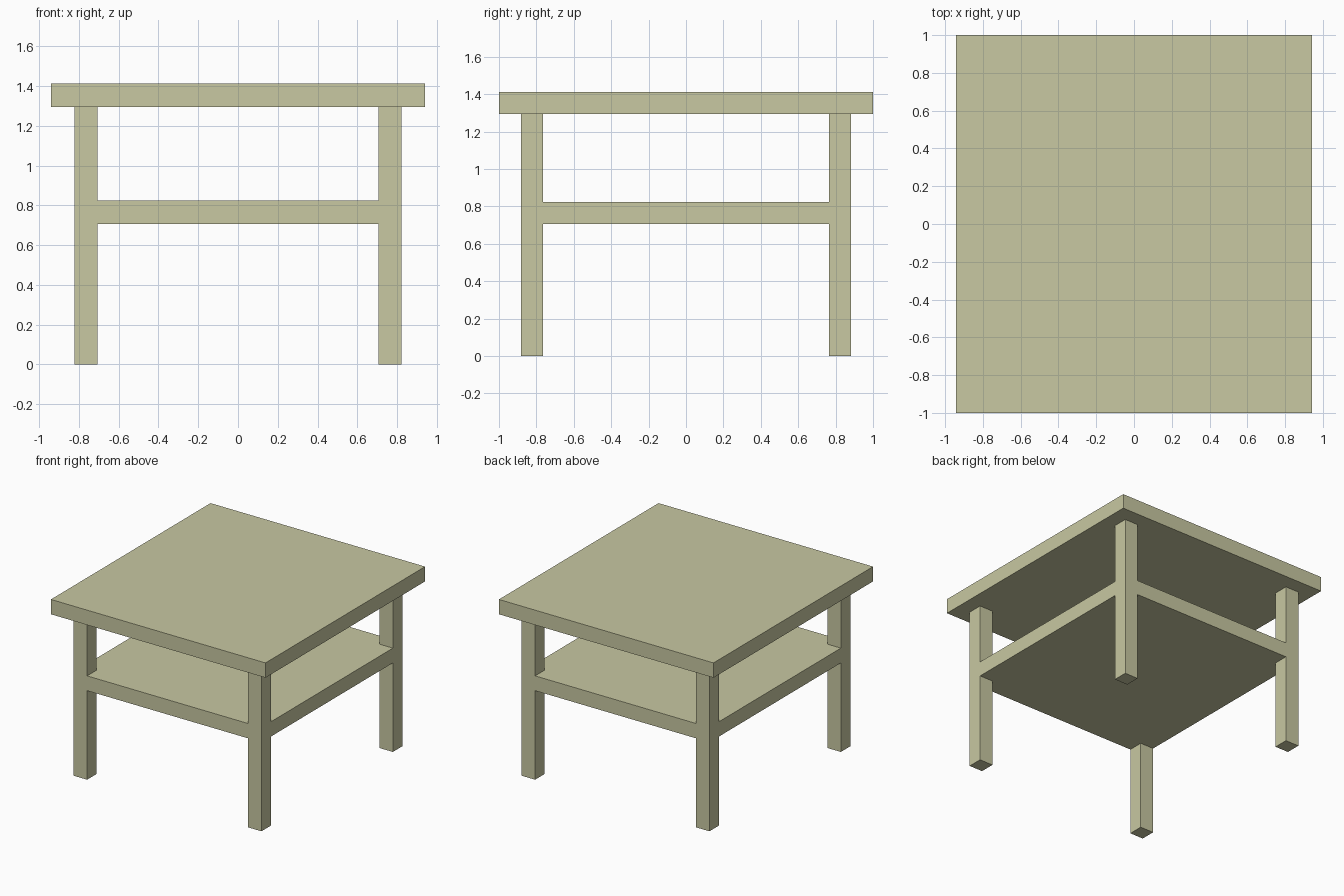
import bpy
import bmesh

if "Cube" in bpy.data.objects:
    bpy.data.objects.remove(bpy.data.objects["Cube"])

U = 2 / 17  # thickness of every board and leg

wood = bpy.data.materials.new("pale olive wood")
wood.diffuse_color = (0.58, 0.58, 0.36, 1)
wood.use_nodes = True
wood.node_tree.nodes["Principled BSDF"].inputs["Base Color"].default_value = wood.diffuse_color


def add_object(name, bm):
    bmesh.ops.recalc_face_normals(bm, faces=bm.faces[:])
    mesh = bpy.data.meshes.new(name)
    bm.to_mesh(mesh)
    bm.free()
    mesh.materials.append(wood)
    bpy.context.collection.objects.link(bpy.data.objects.new(name, mesh))


def box(bm, sx, sy, z0, z1):
    verts = bmesh.ops.create_cube(bm, size=1)["verts"]
    for v in verts:
        v.co = (v.co.x * sx, v.co.y * sy, z0 if v.co.z < 0 else z1)


# Table top
bm = bmesh.new()
box(bm, 16 * U, 17 * U, 11 * U, 12 * U)
add_object("table_top", bm)

# Shelf cut into a 3x3 layout, with the corners extruded into legs
bm = bmesh.new()
box(bm, 14 * U, 15 * U, 6 * U, 7 * U)
for axis, offset in ((0, 6 * U), (1, 6.5 * U)):
    for side in (-1, 1):
        co, no = [0, 0, 0], [0, 0, 0]
        co[axis], no[axis] = side * offset, 1
        bmesh.ops.bisect_plane(bm, geom=bm.verts[:] + bm.edges[:] + bm.faces[:],
                               plane_co=co, plane_no=no)
bm.normal_update()
for direction, end in ((-1, 0), (1, 11 * U)):
    corners = []
    for f in bm.faces:
        c = f.calc_center_median()
        if f.normal.z * direction > 0.9 and abs(c.x) > 6 * U and abs(c.y) > 6.5 * U:
            corners.append(f)
    for f in bmesh.ops.extrude_discrete_faces(bm, faces=corners)["faces"]:
        for v in f.verts:
            v.co.z = end
bmesh.ops.remove_doubles(bm, verts=bm.verts[:], dist=1e-5)
bmesh.ops.dissolve_limit(bm, angle_limit=0.01, verts=bm.verts[:], edges=bm.edges[:])
add_object("legs_and_shelf", bm)
